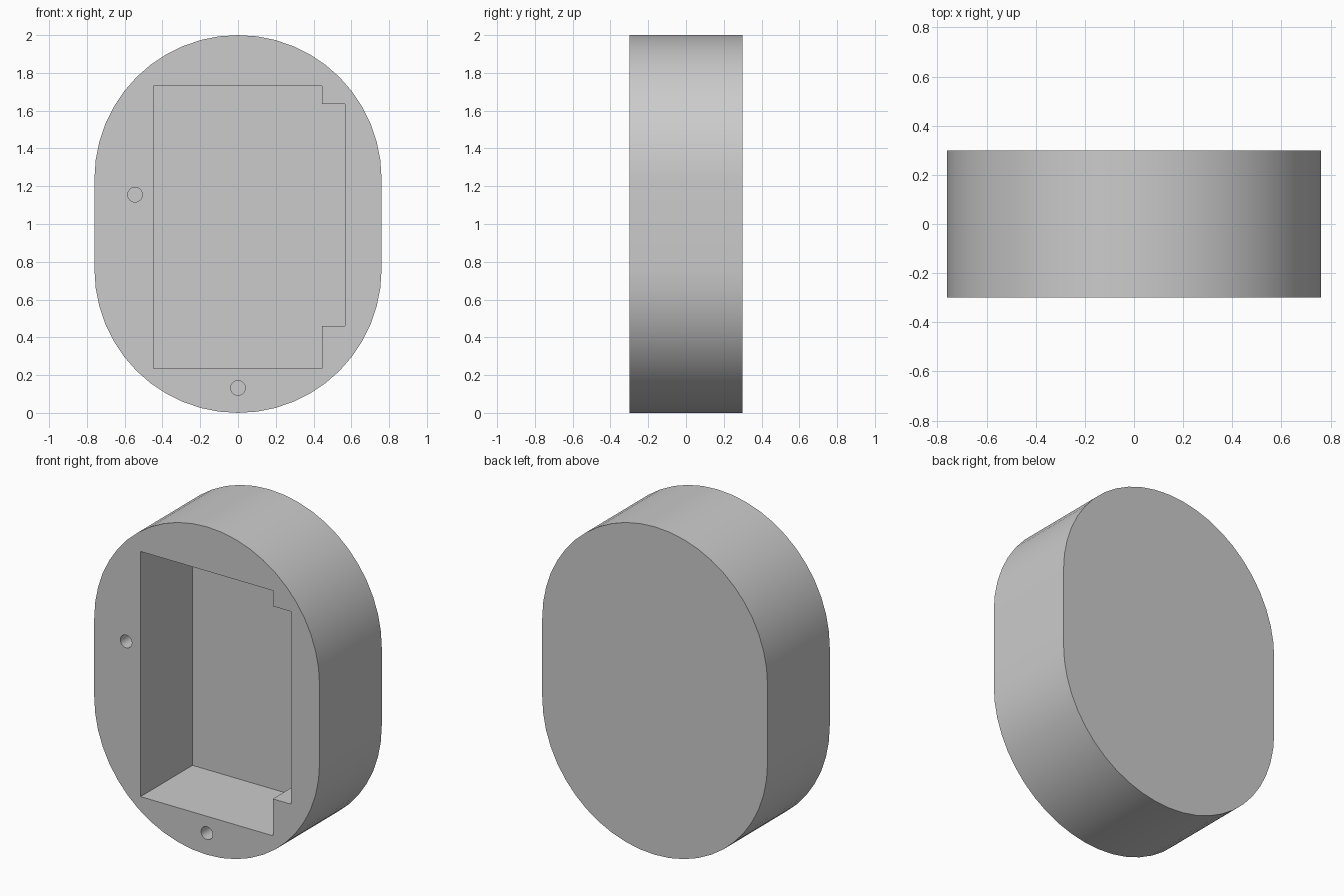
import bpy, bmesh
from math import sin, cos, pi, radians

if "Cube" in bpy.data.objects:
    bpy.data.objects.remove(bpy.data.objects["Cube"])

WIDTH_R, DEPTH = 0.76, 0.6
FRONT, BACK = -DEPTH / 2, DEPTH / 2
OVER = 0.05  # cutters stick out past the front face

grey = bpy.data.materials.new("plain grey")
grey.use_nodes = True
grey.diffuse_color = (0.6, 0.6, 0.6, 1)
grey.node_tree.nodes["Principled BSDF"].inputs["Base Color"].default_value = (0.6, 0.6, 0.6, 1)


def arc(cx, cz, r, start, sweep, steps):
    return [(cx + r * cos(start + sweep * i / steps), cz + r * sin(start + sweep * i / steps))
            for i in range(steps + 1)]


def prism(name, outline, y0, y1):
    """Extrude an x-z outline from y0 to y1."""
    bm = bmesh.new()
    face = bm.faces.new([bm.verts.new((x, y0, z)) for x, z in outline])
    new = bmesh.ops.extrude_face_region(bm, geom=[face])["geom"]
    bmesh.ops.translate(bm, vec=(0, y1 - y0, 0),
                        verts=[v for v in new if isinstance(v, bmesh.types.BMVert)])
    bmesh.ops.recalc_face_normals(bm, faces=bm.faces)
    mesh = bpy.data.meshes.new(name)
    bm.to_mesh(mesh)
    bm.free()
    mesh.materials.append(grey)
    obj = bpy.data.objects.new(name, mesh)
    bpy.context.collection.objects.link(obj)
    return obj


def cut(target, cutter):
    cutter.hide_render = True
    mod = target.modifiers.new("cut", 'BOOLEAN')
    mod.operation, mod.solver, mod.object = 'DIFFERENCE', 'EXACT', cutter
    bpy.context.view_layer.objects.active = target
    bpy.ops.object.modifier_apply(modifier=mod.name)
    bpy.data.objects.remove(cutter)


# Rounded body: two half circles joined by straight sides
outline = arc(0, 2 - WIDTH_R, WIDTH_R, 0, pi, 24) + arc(0, WIDTH_R, WIDTH_R, pi, pi, 24)
body = prism("housing_body", outline, FRONT, BACK)

# Deep pocket with a shorter step on its left side
pocket = [(-0.447, 0.235), (0.445, 0.235), (0.445, 0.46), (0.567, 0.46),
          (0.567, 1.635), (0.445, 1.635), (0.445, 1.73), (-0.447, 1.73)]
cut(body, prism("pocket_cutter", pocket, FRONT - OVER, FRONT + 0.5))

# Two blind screw holes
for x, z in [(-0.545, 1.155), (0, 0.132)]:
    ring = arc(x, z, 0.039, 0, 2 * pi, 24)[:-1]
    cut(body, prism("hole_cutter", ring, FRONT - OVER, FRONT + 0.25))

bpy.ops.object.select_all(action='DESELECT')
body.select_set(True)
bpy.context.view_layer.objects.active = body
bpy.ops.object.shade_smooth_by_angle(angle=radians(30))
